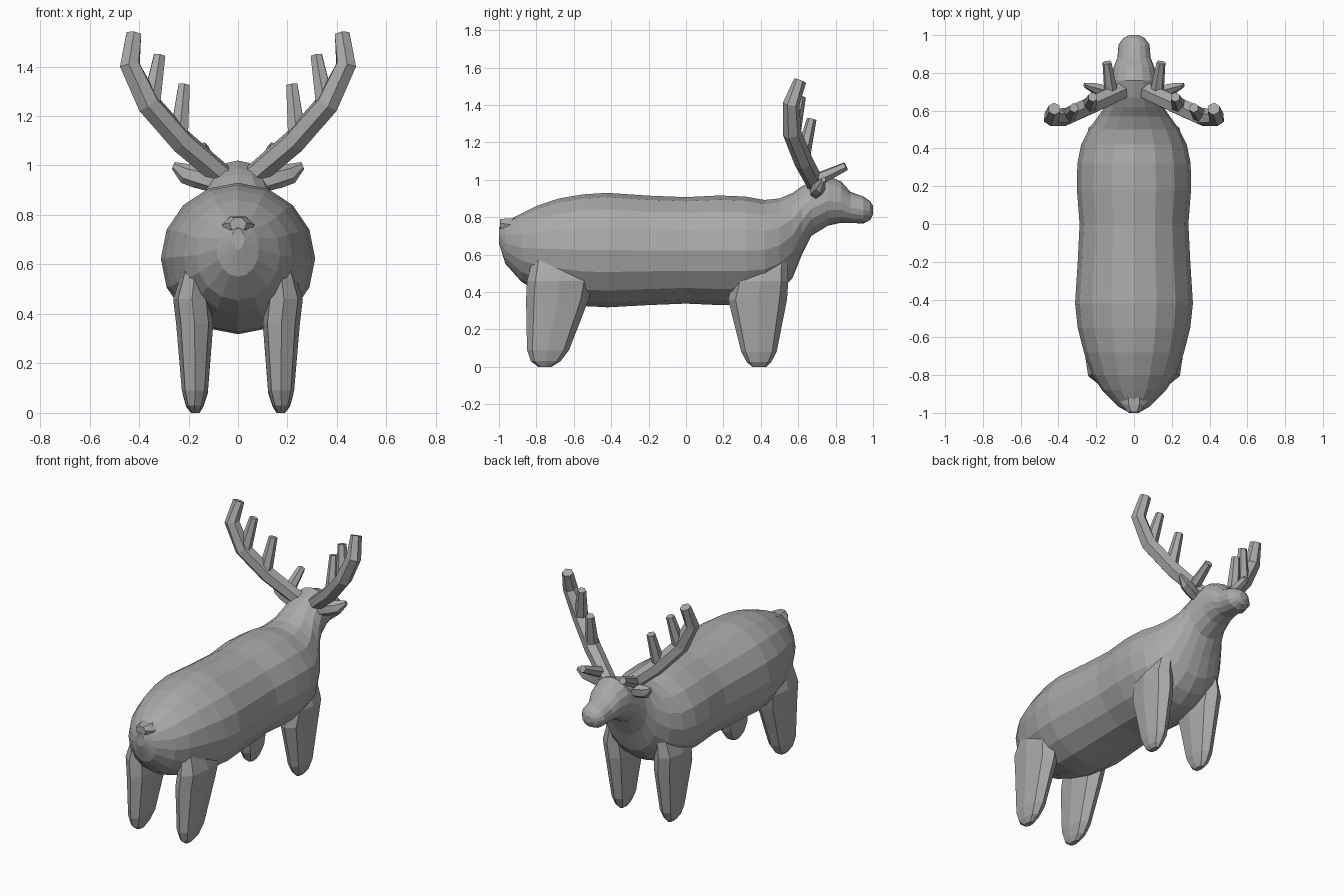
import bpy, bmesh, math
from mathutils import Vector

if "Cube" in bpy.data.objects:
    bpy.data.objects.remove(bpy.data.objects["Cube"])

grey = bpy.data.materials.new("soft_grey")
grey.diffuse_color = (0.4, 0.4, 0.4, 1)
grey.use_nodes = True
grey.node_tree.nodes["Principled BSDF"].inputs["Base Color"].default_value = grey.diffuse_color


def ellipse(c, u, v, n, power=1.0, phase=0.0):
    """Ring of n points around c with half axes u and v (power < 1 is boxier)."""
    pts = []
    for i in range(n):
        a = 2 * math.pi * (i + phase) / n
        cs, sn = math.cos(a), math.sin(a)
        cs = math.copysign(abs(cs) ** power, cs)
        sn = math.copysign(abs(sn) ** power, sn)
        pts.append(Vector(c) + Vector(u) * cs + Vector(v) * sn)
    return pts


def loft(name, rings, mirror=False):
    """Skin a list of rings, cap both ends, optionally mirror across x."""
    bm = bmesh.new()
    rows = [[bm.verts.new(p) for p in r] for r in rings]
    n = len(rows[0])
    for a, b in zip(rows, rows[1:]):
        for i in range(n):
            j = (i + 1) % n
            bm.faces.new((a[i], a[j], b[j], b[i]))
    bm.faces.new(rows[0])
    bm.faces.new(rows[-1])
    bmesh.ops.recalc_face_normals(bm, faces=bm.faces)
    me = bpy.data.meshes.new(name)
    bm.to_mesh(me)
    bm.free()
    me.materials.append(grey)
    ob = bpy.data.objects.new(name, me)
    bpy.context.collection.objects.link(ob)
    if mirror:
        ob.modifiers.new("mirror", "MIRROR").use_axis = (True, False, False)
    return ob


def tube(name, path, radii, n=6):
    """Mirrored faceted tube along a path of 3D points."""
    pts = [Vector(p) for p in path]
    rings = []
    for i, p in enumerate(pts):
        d = (pts[min(i + 1, len(pts) - 1)] - pts[max(i - 1, 0)]).normalized()
        u = d.cross(Vector((0, 1, 0.3))).normalized()
        v = d.cross(u)
        rings.append(ellipse(p, u * radii[i], v * radii[i], n, phase=0.5))
    return loft(name, rings, mirror=True)


# body, neck and head: y, bottom z, top z, half width
body = [(-1.0, .66, .745, .025), (-.965, .55, .775, .085), (-.88, .455, .82, .17),
        (-.8, .405, .86, .22), (-.68, .36, .90, .265), (-.55, .325, .922, .298),
        (-.42, .318, .93, .312), (-.2, .33, .915, .298), (0, .338, .907, .288),
        (.18, .33, .916, .302), (.32, .335, .91, .30), (.42, .355, .892, .28),
        (.5, .40, .90, .24), (.57, .475, .93, .19), (.62, .60, .965, .155),
        (.67, .70, .99, .14), (.76, .755, 1.02, .125), (.83, .77, .99, .108),
        (.88, .768, .935, .088), (.95, .767, .91, .082), (.985, .785, .885, .056),
        (1.0, .815, .86, .025)]
loft("body_and_head", [ellipse((0, y, (b + t) / 2), (w, 0, 0), (0, 0, (t - b) / 2), 16)
                       for y, b, t, w in body])

# legs: z, back y, front y, inner x, outer x
hind = [(.0, -.79, -.72, .155, .19), (.03, -.83, -.67, .14, .21), (.09, -.85, -.625, .122, .227),
        (.36, -.855, -.52, .10, .25), (.46, -.85, -.50, .11, .262), (.58, -.82, -.56, .12, .225)]
fore = [(.0, .355, .43, .155, .19), (.025, .325, .455, .14, .21), (.08, .295, .485, .122, .225),
        (.36, .225, .54, .10, .25), (.46, .25, .547, .11, .26), (.58, .30, .54, .12, .22)]
for name, rows in (("hind_legs", hind), ("front_legs", fore)):
    loft(name, [ellipse(((a + b) / 2, (p + q) / 2, z), ((b - a) / 2, 0, 0),
                        (0, (q - p) / 2, 0), 8, power=.85) for z, p, q, a, b in rows], mirror=True)

# antlers: main beam and three tines
tube("antler_beams", [(.06, .705, .955), (.225, .63, 1.095), (.362, .567, 1.25),
                      (.437, .562, 1.405), (.422, .61, 1.53)],
     [.048, .051, .05, .045, .034])
tube("lower_tines", [(.24, .62, 1.11), (.218, .672, 1.325)], [.042, .026])
tube("upper_tines", [(.352, .572, 1.25), (.317, .615, 1.445)], [.042, .026])
tube("brow_tines", [(.12, .69, .995), (.143, .855, 1.072)], [.038, .024])

# ears: x, y, z, half height, half thickness
ears = [(.10, .69, .93, .035, .03), (.16, .705, .952, .042, .035),
        (.215, .72, .968, .038, .03), (.262, .735, 1.0, .014, .012)]
loft("ears", [ellipse((x, y, z), (-.4 * h, 0, h), (0, t, 0), 6) for x, y, z, h, t in ears], mirror=True)

# tail stub: y, z, half width, half height
tail = [(-.90, .75, .072, .05), (-.955, .752, .066, .046), (-.995, .762, .035, .03)]
loft("tail", [ellipse((0, y, z), (w, 0, 0), (0, 0, h), 7, phase=.25) for y, z, w, h in tail])
